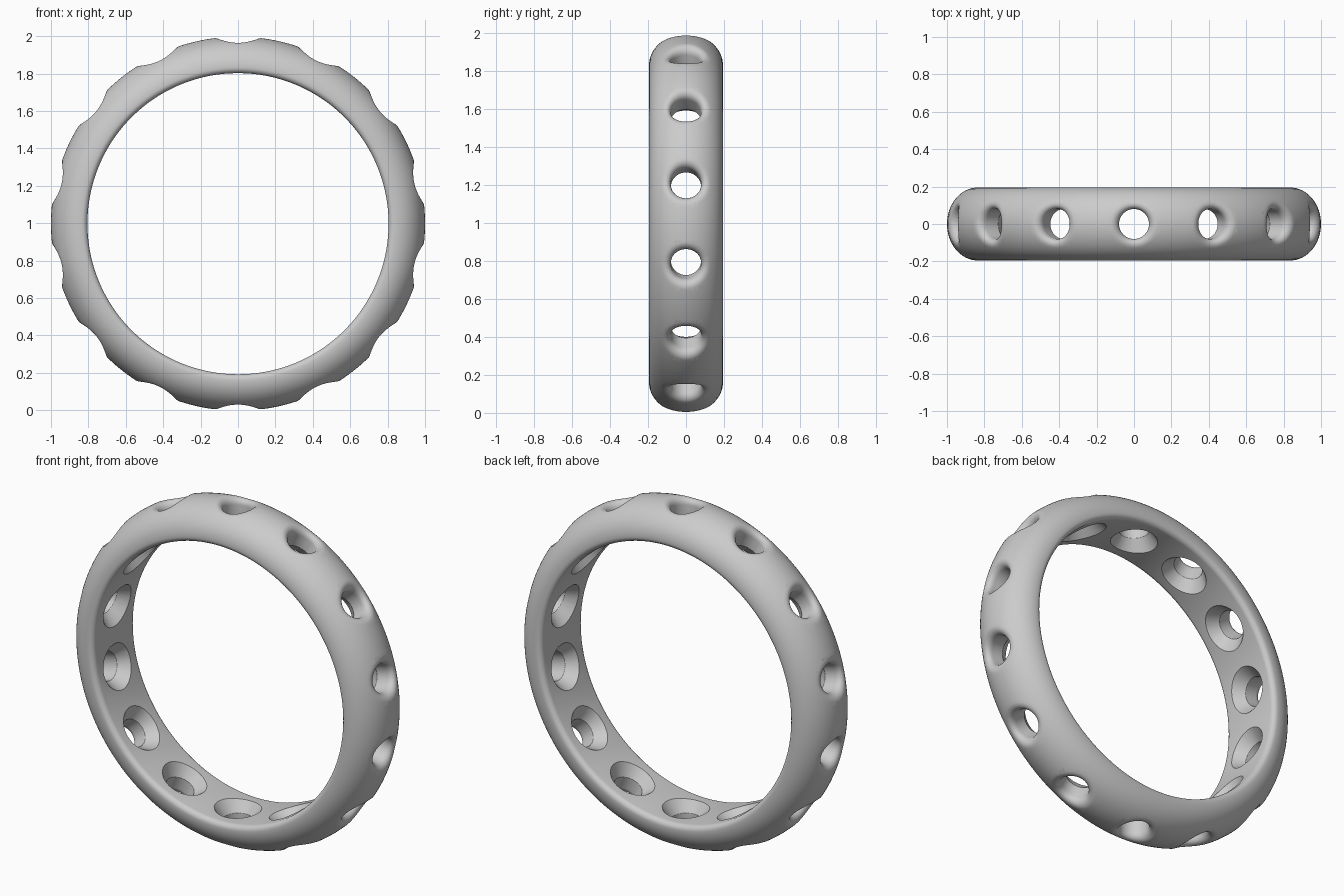
import bpy, bmesh
from math import sin, cos, pi, sqrt
from mathutils import Vector, Matrix

if "Cube" in bpy.data.objects:
    bpy.data.objects.remove(bpy.data.objects["Cube"])

BORE, CROWN, DEPTH, HALF = 0.805, 0.835, 0.165, 0.195   # band section
HOLES, HOLE_R, FILLET = 14, 0.08, 0.05
CENTER_Z = 0.997

metal = bpy.data.materials.new("grey metal")
metal.use_nodes = True
grey = (0.6, 0.6, 0.6, 1)
metal.diffuse_color = grey
metal.node_tree.nodes["Principled BSDF"].inputs["Base Color"].default_value = grey


def skin(bm, loops, close_loops):
    """Join successive closed loops of vertices with quads."""
    pairs = list(zip(loops, loops[1:]))
    if close_loops:
        pairs.append((loops[-1], loops[0]))
    for a, b in pairs:
        n = len(a)
        for i in range(n):
            bm.faces.new((a[i], a[(i + 1) % n], b[(i + 1) % n], b[i]))


def finish(bm, name):
    bmesh.ops.recalc_face_normals(bm, faces=bm.faces)
    mesh = bpy.data.meshes.new(name)
    bm.to_mesh(mesh)
    bm.free()
    obj = bpy.data.objects.new(name, mesh)
    bpy.context.collection.objects.link(obj)
    obj.location.z = CENTER_Z
    mesh.materials.append(metal)
    return obj


def crown_height(u, y):
    """Height of the domed outside along a hole's axis."""
    r = CROWN + DEPTH * sqrt(1 - (y / HALF) ** 2)
    return sqrt(r * r - u * u)


# Band section: domed outside, rounded inner corners, flat bore
soft = CROWN - BORE
section = [(CROWN + DEPTH * sin(a), HALF * cos(a))
           for a in (pi * i / 32 for i in range(33))]
corner = [(CROWN - soft * sin(a), HALF - soft + soft * cos(a))
          for a in (pi / 2 * i / 6 for i in range(1, 7))]
section += [(r, -y) for r, y in corner] + corner[::-1]

bm = bmesh.new()
STEPS = 224
loops = []
for s in range(STEPS):
    t = 2 * pi * s / STEPS
    loops.append([bm.verts.new((r * cos(t), y, r * sin(t))) for r, y in section])
skin(bm, loops, True)
band = finish(bm, "ring_band")

# Hole cutters: countersunk from the bore, flared to follow the dome outside
bm = bmesh.new()
SIDES = 48
for h in range(HOLES):
    turn = Matrix.Rotation(2 * pi * h / HOLES, 4, 'Y')
    loops = []

    def add_loop(radius, height):
        loop = []
        for i in range(SIDES):
            a = 2 * pi * i / SIDES
            u, y = radius * cos(a), radius * sin(a)
            z = height(u, y) if callable(height) else height
            loop.append(bm.verts.new(turn @ Vector((u, y, z))))
        loops.append(loop)

    add_loop(0.16, 0.75)
    add_loop(HOLE_R, 0.865)
    for k in range(9):
        a = pi / 2 * k / 8
        add_loop(HOLE_R + FILLET * (1 - cos(a)),
                 lambda u, y: crown_height(u, y) - FILLET * (1 - sin(a)))
    add_loop(HOLE_R + FILLET + 0.004, lambda u, y: crown_height(u, y) + 0.002)
    add_loop(HOLE_R + FILLET + 0.004, 1.06)
    skin(bm, loops, False)
    bm.faces.new(loops[0])
    bm.faces.new(loops[-1])
cutter = finish(bm, "hole_cutters")
cutter.hide_render = True
cutter.hide_set(True)

cut = band.modifiers.new("holes", 'BOOLEAN')
cut.object = cutter
cut.operation = 'DIFFERENCE'
cut.solver = 'EXACT'
bpy.ops.object.select_all(action='DESELECT')
bpy.context.view_layer.objects.active = band
band.select_set(True)
bpy.ops.object.modifier_apply(modifier="holes")
bpy.data.objects.remove(cutter)
bpy.ops.object.shade_smooth_by_angle(angle=0.6)
